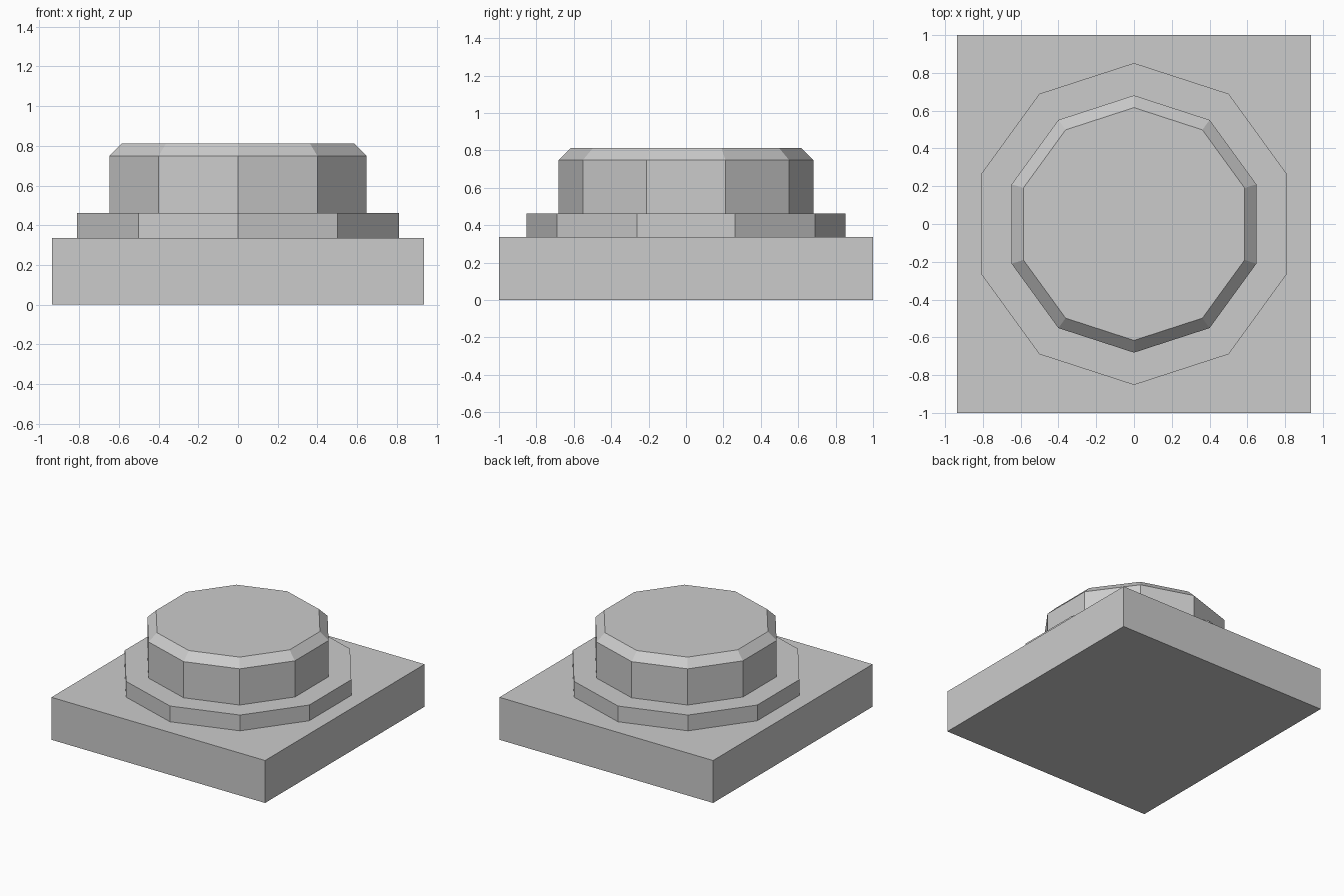
import bpy, bmesh
from math import sin, cos, pi

if "Cube" in bpy.data.objects:
    bpy.data.objects.remove(bpy.data.objects["Cube"])

SIDES = 10


def add_object(name, bm):
    bmesh.ops.recalc_face_normals(bm, faces=bm.faces)
    mesh = bpy.data.meshes.new(name)
    bm.to_mesh(mesh)
    bm.free()
    obj = bpy.data.objects.new(name, mesh)
    bpy.context.collection.objects.link(obj)
    return obj


def decagon_solid(name, profile):
    """Stack ten-sided rings given as (corner radius, height), corners on the y axis."""
    bm = bmesh.new()
    rings = [[bm.verts.new((r * sin(2 * pi * i / SIDES), r * cos(2 * pi * i / SIDES), z))
              for i in range(SIDES)] for r, z in profile]
    for low, high in zip(rings, rings[1:]):
        for i in range(SIDES):
            j = (i + 1) % SIDES
            bm.faces.new((low[i], low[j], high[j], high[i]))
    bm.faces.new(rings[0])
    bm.faces.new(rings[-1])
    return add_object(name, bm)


# Rectangular base block
bm = bmesh.new()
bmesh.ops.create_cube(bm, size=1)
for v in bm.verts:
    v.co.x *= 1.876
    v.co.y *= 2.0
    v.co.z = (v.co.z + 0.5) * 0.337
add_object("base_block", bm)

# Low collar resting on the base
decagon_solid("collar", [(0.852, 0.337), (0.852, 0.462)])

# Button with a chamfered top edge
decagon_solid("button", [(0.681, 0.462), (0.681, 0.749), (0.616, 0.812)])
